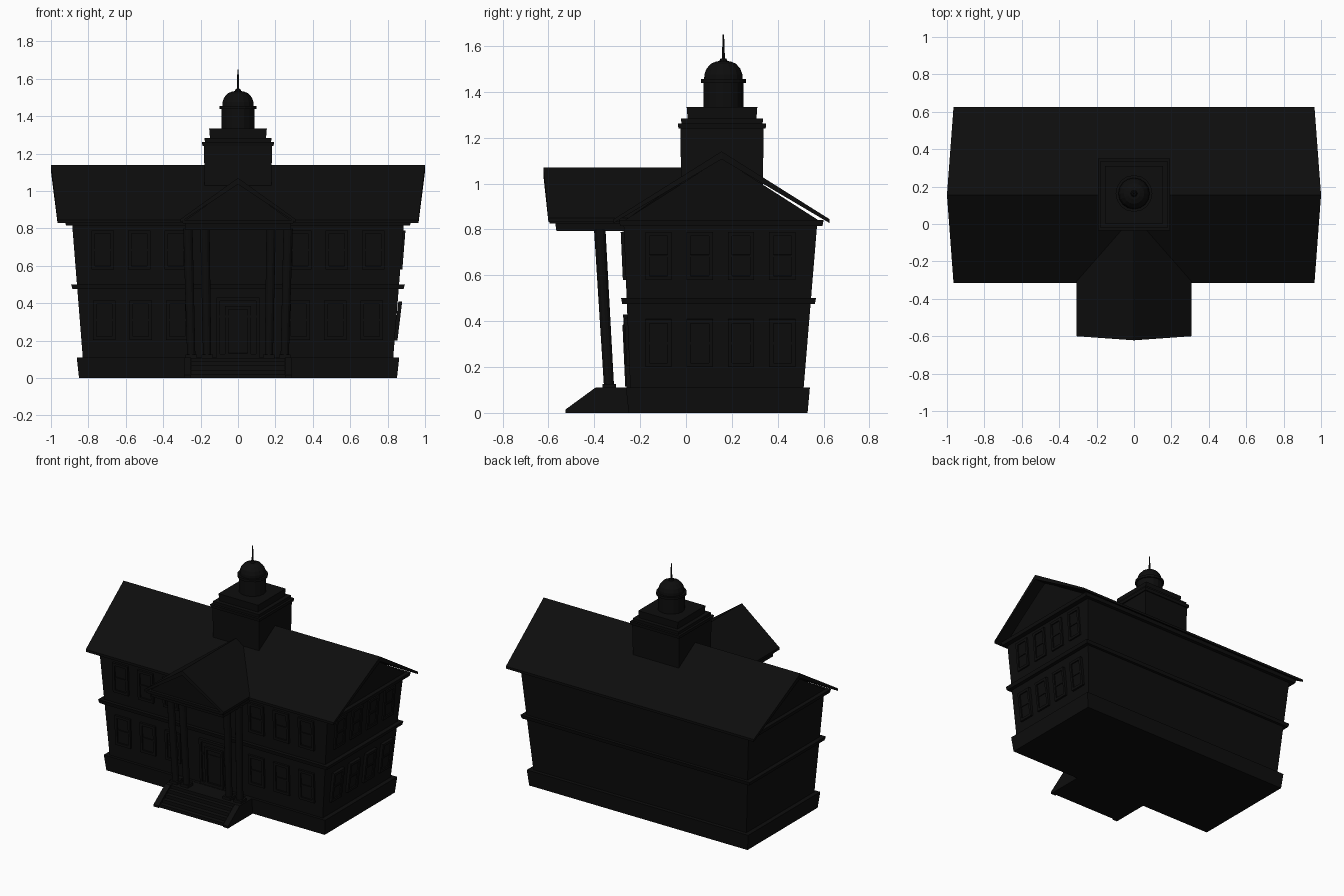
import bpy, math
from mathutils import Matrix, Vector

if "Cube" in bpy.data.objects:
    bpy.data.objects.remove(bpy.data.objects["Cube"])

dark = bpy.data.materials.new("dark_paint")
dark.diffuse_color = (0.004, 0.004, 0.004, 1)
dark.use_nodes = True
dark.node_tree.nodes["Principled BSDF"].inputs["Base Color"].default_value = dark.diffuse_color


def mesh(name, verts, faces, smooth=False):
    me = bpy.data.meshes.new(name)
    me.from_pydata(verts, [], faces)
    me.materials.append(dark)
    ob = bpy.data.objects.new(name, me)
    bpy.context.collection.objects.link(ob)
    for p in me.polygons:
        p.use_smooth = smooth
    return ob


def loft(name, loops):
    """Closed solid joining rings of equal point count."""
    n = len(loops[0])
    verts = [v for loop in loops for v in loop]
    faces = [(r * n + i, r * n + (i + 1) % n, (r + 1) * n + (i + 1) % n, (r + 1) * n + i)
             for r in range(len(loops) - 1) for i in range(n)]
    faces += [tuple(range(n))[::-1], tuple(range((len(loops) - 1) * n, len(loops) * n))]
    return mesh(name, verts, faces)


def flared(name, bottom, top, z0, z1):
    """Box with different bottom and top rectangles (x half, y front, y back)."""
    return loft(name, [[(-x, a, z), (x, a, z), (x, b, z), (-x, b, z)]
                       for (x, a, b), z in ((bottom, z0), (top, z1))])


def box(name, x0, x1, y0, y1, z0, z1):
    return loft(name, [[(x0, y0, z), (x1, y0, z), (x1, y1, z), (x0, y1, z)] for z in (z0, z1)])


def lathe(name, profile, top_shift=(0, 0), at=(0, 0), sides=16):
    z0, z1 = profile[0][1], profile[-1][1]
    loops = []
    for r, z in profile:
        t = (z - z0) / (z1 - z0)
        cx, cy = at[0] + t * top_shift[0], at[1] + t * top_shift[1]
        loops.append([(cx + r * math.cos(2 * math.pi * i / sides),
                       cy + r * math.sin(2 * math.pi * i / sides), z) for i in range(sides)])
    return loft(name, loops)


def gable(name, axis, mid, half, eave, ridge, thick, ends_low, ends_high):
    """Bent slab roof; thick=None gives a solid triangular prism."""
    prof = [(-half, eave, 0), (0, ridge, 1), (half, eave, 0)]
    if thick:
        prof += [(half, eave - thick * .5, 0), (0, ridge - thick, 1), (-half, eave - thick * .5, 0)]
    loops = []
    for e in (0, 1):
        loop = []
        for w, z, hi in prof:
            a = (ends_high if hi else ends_low)[e]
            loop.append((a, mid + w, z) if axis == 'x' else (mid + w, a, z))
        loops.append(loop)
    if not thick:
        return loft(name, loops)
    # split the concave end caps into two quads each
    n = 6
    faces = [(i, (i + 1) % n, n + (i + 1) % n, n + i) for i in range(n)]
    for o in (0, n):
        faces += [(o, o + 1, o + 4, o + 5), (o + 1, o + 2, o + 3, o + 4)]
    return mesh(name, loops[0] + loops[1], faces)


CUBE_F = [(0, 2, 3, 1), (4, 5, 7, 6), (0, 1, 5, 4), (2, 6, 7, 3), (0, 4, 6, 2), (1, 3, 7, 5)]


def framed(name, loc, w, h, turn, tilt, depth=.012, rails=(0,)):
    """Framed opening facing -y, turned about z and leaning with the wall."""
    M = Matrix.Translation(loc) @ Matrix.Rotation(turn, 4, 'Z') @ Matrix.Rotation(tilt, 4, 'X')
    f = .018
    bars = [(-w / 2, -w / 2 + f, -h / 2, h / 2, depth), (w / 2 - f, w / 2, -h / 2, h / 2, depth),
            (-w / 2, w / 2, -h / 2, -h / 2 + f, depth), (-w / 2, w / 2, h / 2 - f, h / 2, depth),
            (-w / 2 + .004, w / 2 - .004, -h / 2 + .004, h / 2 - .004, depth * .3)]
    bars += [(-w / 2 + f, w / 2 - f, r - .005, r + .005, depth * .8) for r in rails]
    verts, faces = [], []
    for x0, x1, z0, z1, d in bars:
        o = len(verts)
        verts += [M @ Vector((x, y, z)) for x in (x0, x1) for y in (-d, .008) for z in (z0, z1)]
        faces += [tuple(o + i for i in q) for q in CUBE_F]
    return mesh(name, verts, faces)


# main block: plinth, flared walls, belt course and cornice
flared("plinth", (.85, -.25, .53), (.862, -.262, .54), 0, .11)
flared("walls", (.83, -.243, .513), (.887, -.272, .572), .11, .825)
flared("belt_course", (.885, -.278, .562), (.892, -.283, .567), .475, .5)
flared("cornice", (.92, -.287, .595), (.925, -.292, .6), .815, .84)

# main roof with recessed gable walls
gable("main_roof", 'x', .155, .47, .845, 1.14, .034, (-.965, .965), (-1, 1))
gable("attic", 'x', .155, .43, .835, 1.11, None, (-.895, .895), (-.915, .915))

# windows on the front
for z, wall_y in ((.31, -.252), (.685, -.268)):
    for s in (-1, 1):
        for x in (.325, .52, .715):
            framed("front_window", (s * (x + .02 * (z - .31)), wall_y, z), .12, .21, 0, .045)
# windows on the right side
for z, wall_x, lean in ((.305, .853, .12), (.685, .875, .08)):
    for i in range(4):
        framed("side_window", (wall_x, .15 + (i - 1.5) * .18, z), .115, .21, math.pi / 2, lean)

# entrance door
framed("door", (0, -.253, .27), .23, .32, 0, .045, .014, (.06,))
framed("inner_door", (0, -.255, .25), .14, .27, 0, .045, .016, ())

# porch floor, steps and sloping cheeks
box("porch_floor", -.25, .25, -.39, -.24, 0, .108)
for i in range(4):
    box("step", -.25, .25, -.515 + i * .032, -.38, 0, .022 * (i + 1))
for s in (-1, 1):
    prof = [(-.525, 0), (-.24, 0), (-.24, .11), (-.395, .11), (-.525, .015)]
    loft("step_cheek", [[(s * x, y, z) for y, z in prof] for x in (.25, .29)])

# porch columns leaning outward
for s in (-1, 1):
    for x, lean in ((.165, .012), (.25, .018)):
        box("column_base", s * x - .03, s * x + .03, -.365, -.305, .108, .126)
        lathe("column", [(.022, .12), (.025, .8)], (s * lean, -.04), (s * x, -.336), 12)

# porch entablature, pediment and roof
flared("porch_beam", (.28, -.565, -.25), (.285, -.57, -.25), .792, .83)
flared("porch_cornice", (.295, -.595, -.25), (.298, -.597, -.25), .825, .845)
gable("pediment", 'y', 0, .285, .84, 1.045, None, (-.575, -.2), (-.59, 0))
gable("porch_roof", 'y', 0, .307, .85, 1.07, .034, (-.60, -.25), (-.622, .06))

# square tower tiers
C = .157


def tier(name, lo, hi, z0, z1):
    flared(name, (lo, C - lo, C + lo), (hi, C - hi, C + hi), z0, z1)


tier("tower", .176, .182, .88, 1.245)
tier("tower_cornice", .19, .193, 1.24, 1.262)
tier("tower_cap", .177, .179, 1.262, 1.283)
tier("tower_tier", .15, .154, 1.283, 1.333)

# cupola, dome and spire
at = (0, .163)
lathe("cupola_drum", [(.087, 1.33), (.087, 1.44)], at=at)
lathe("cupola_cornice", [(.098, 1.438), (.098, 1.455)], at=at)
lathe("dome", [(.084, 1.45), (.083, 1.475), (.074, 1.5), (.055, 1.522), (.032, 1.532), (.008, 1.535)], at=at)
lathe("spire_base", [(.02, 1.53), (.012, 1.545)], at=at, sides=8)
lathe("spire", [(.007, 1.54), (.003, 1.65)], at=at, sides=8)

# make all normals face outward
import bmesh
for ob in bpy.context.collection.objects:
    bm = bmesh.new()
    bm.from_mesh(ob.data)
    bmesh.ops.recalc_face_normals(bm, faces=bm.faces)
    bm.to_mesh(ob.data)
    bm.free()
